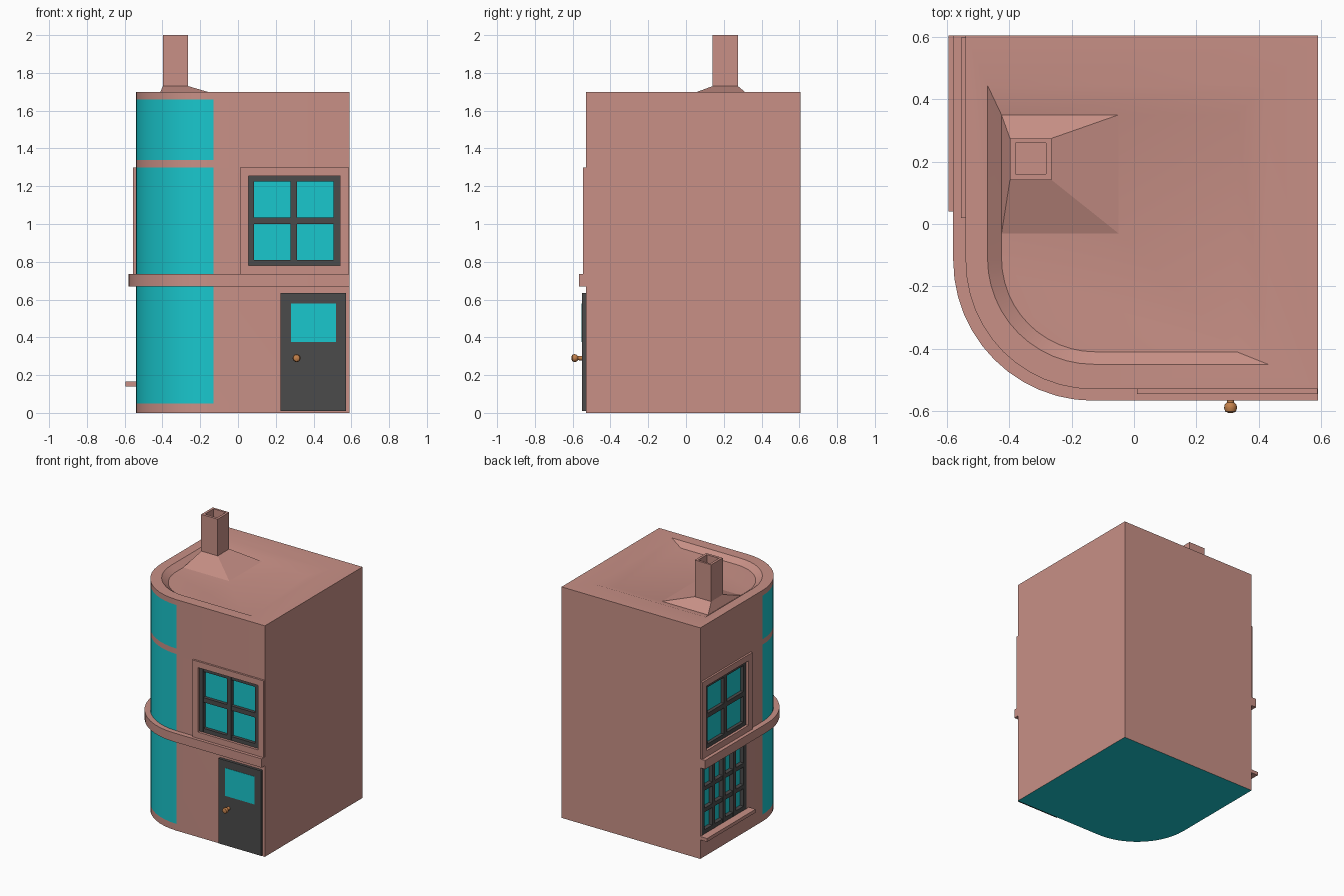
import bpy, bmesh, math

if "Cube" in bpy.data.objects:
    bpy.data.objects.remove(bpy.data.objects["Cube"])


def material(name, rgb):
    m = bpy.data.materials.new(name)
    m.diffuse_color = (*rgb, 1)
    m.use_nodes = True
    m.node_tree.nodes["Principled BSDF"].inputs["Base Color"].default_value = m.diffuse_color
    return m


PINK = material("pink", (0.58, 0.28, 0.24))
CYAN = material("cyan", (0.01, 0.57, 0.61))
DARK = material("dark", (0.07, 0.07, 0.07))
BRASS = material("brass", (0.55, 0.22, 0.07))


def finish(name, bm, *mats):
    bmesh.ops.recalc_face_normals(bm, faces=bm.faces)
    me = bpy.data.meshes.new(name)
    bm.to_mesh(me)
    bm.free()
    ob = bpy.data.objects.new(name, me)
    bpy.context.collection.objects.link(ob)
    for m in mats:
        me.materials.append(m)
    return ob


def loft(loops):
    """Skin closed loops in order and cap both ends; returns mesh and bands of faces."""
    bm = bmesh.new()
    rings = [[bm.verts.new(p) for p in loop] for loop in loops]
    n = len(rings[0])
    bands = [[bm.faces.new((a[i], a[(i + 1) % n], b[(i + 1) % n], b[i])) for i in range(n)]
             for a, b in zip(rings, rings[1:])]
    caps = bm.faces.new(rings[0]), bm.faces.new(rings[-1])
    return bm, bands, caps


SEG = 12


def plan(x0, x1, y0, y1, r):
    """Rectangle with its front-left corner rounded."""
    arc = [(x0 + r - r * math.cos(t), y0 + r - r * math.sin(t))
           for t in (math.pi / 2 * i / SEG for i in range(SEG + 1))]
    return [(x0, y1)] + arc + [(x1, y0), (x1, y1)]


def at(points, z):
    return [(x, y, z) for x, y in points]


def wall_point(side, u, d, z):
    """u runs along the wall, d is the distance out of it."""
    return (u, -0.53 - d, z) if side == "front" else (-0.54 - d, u + 0.01, z)


def boxes(name, side, mat, items):
    """One object of boxes, each (u0, u1, d0, d1, z0, z1) on a wall."""
    bm = bmesh.new()
    for u0, u1, d0, d1, z0, z1 in items:
        corners = [(u0, d0), (u1, d0), (u1, d1), (u0, d1)]
        lo, hi = [[bm.verts.new(wall_point(side, u, d, z)) for u, d in corners] for z in (z0, z1)]
        bm.faces.new(lo)
        bm.faces.new(hi)
        for i in range(4):
            j = (i + 1) % 4
            bm.faces.new((lo[i], lo[j], hi[j], hi[i]))
    return finish(name, bm, *([mat] if mat else []))


def bars(u0, u1, z0, z1, d0, d1, w, cols=1, rows=1):
    """Frame and glazing bars of width w dividing a rectangle."""
    out = []
    for i in range(cols + 1):
        a = u0 + (u1 - u0 - w) * i / cols
        out.append((a, a + w, d0, d1, z0, z1))
    for i in range(rows + 1):
        a = z0 + (z1 - z0 - w) * i / rows
        out.append((u0, u1, d0, d1 - 0.001, a, a + w))
    return out


# Building body: walls, rim, sloped recess in the roof, curved corner glazing
outer = plan(-0.54, 0.59, -0.53, 0.605, 0.41)
levels = [0, 0.05, 1.30, 1.34, 1.66, 1.70]
bm, bands, caps = loft([at(outer, z) for z in levels]
                       + [at(plan(-0.47, 0.43, -0.45, 0.445, 0.34), 1.70),
                          at(plan(-0.425, 0.33, -0.41, 0.35, 0.30), 1.667)])
for k in (1, 3):
    for f in bands[k][1:SEG + 1]:
        f.material_index = 1
caps[0].material_index = 1
body = finish("building_body", bm, PINK, CYAN)


def cut(name, side, box):
    cutter = boxes(name, side, None, [box])
    cutter.hide_render = True
    cutter.hide_set(True)
    mod = body.modifiers.new(name, "BOOLEAN")
    mod.operation = "DIFFERENCE"
    mod.solver = "EXACT"
    mod.object = cutter


# Upper windows, the same on front and left walls
for side in ("front", "left"):
    cut(side + "_window_cutter", side, (0.05, 0.54, -0.045, 0.1, 0.775, 1.26))
    trim = bars(0.01, 0.588, 0.735, 1.30, -0.005, 0.015, 0.045)
    boxes(side + "_window_surround", side, PINK, trim)
    boxes(side + "_window_bars", side, DARK,
          bars(0.05, 0.54, 0.775, 1.26, -0.044, -0.005, 0.034, 2, 2))
    boxes(side + "_window_glass", side, CYAN, [(0.055, 0.535, -0.044, -0.03, 0.78, 1.255)])

# Lower left shop window with sill
cut("shop_window_cutter", "left", (0.06, 0.575, -0.045, 0.1, 0.165, 0.672))
boxes("shop_window_bars", "left", DARK,
      bars(0.06, 0.575, 0.165, 0.672, -0.044, 0.0, 0.03, 4, 3))
boxes("shop_window_glass", "left", CYAN, [(0.065, 0.57, -0.044, -0.03, 0.17, 0.668)])
boxes("window_sill", "left", PINK, [(0.03, 0.595, -0.01, 0.055, 0.14, 0.165)])

# Ledge wrapping the front, the curve and the left side
inside = plan(-0.53, 0.59, -0.52, 0.605, 0.40)[:-1]
outside = plan(-0.58, 0.59, -0.567, 0.605, 0.45)[:-1]
bm, _, _ = loft([[(*p, 0.67), (*q, 0.67), (*q, 0.735), (*p, 0.735)]
                 for p, q in zip(inside, outside)])
finish("ledge", bm, PINK)

# Door with window
boxes("door", "front", DARK, [(0.225, 0.572, -0.01, 0.02, 0.01, 0.635)])
boxes("door_glass", "front", CYAN, [(0.28, 0.52, 0.0, 0.022, 0.375, 0.58)])

# Door knob turned from a short profile
knob = [(0.013, -0.545), (0.011, -0.572), (0.019, -0.58), (0.021, -0.59), (0.017, -0.602), (0.007, -0.606)]
bm, _, _ = loft([[(0.31 + r * math.cos(math.tau * i / 16), y, 0.29 + r * math.sin(math.tau * i / 16))
                  for i in range(16)] for r, y in knob])
finish("door_knob", bm, BRASS)


# Hollow chimney with flared base
def rect(x0, x1, y0, y1, z):
    return [(x0, y0, z), (x1, y0, z), (x1, y1, z), (x0, y1, z)]


neck = (-0.398, -0.264, 0.141, 0.275)
flue = (-0.38, -0.282, 0.16, 0.26)
bm, _, _ = loft([rect(-0.425, -0.05, -0.03, 0.35, 1.667), rect(*neck, 1.73), rect(*neck, 2.0),
                 rect(*flue, 2.0), rect(*flue, 1.75)])
finish("chimney", bm, PINK)

# Smooth the curved parts only
for name in ("building_body", "ledge", "door_knob"):
    ob = bpy.data.objects[name]
    bpy.ops.object.select_all(action="DESELECT")
    ob.select_set(True)
    bpy.context.view_layer.objects.active = ob
    bpy.ops.object.shade_smooth_by_angle(angle=math.radians(20 if name != "door_knob" else 45))
